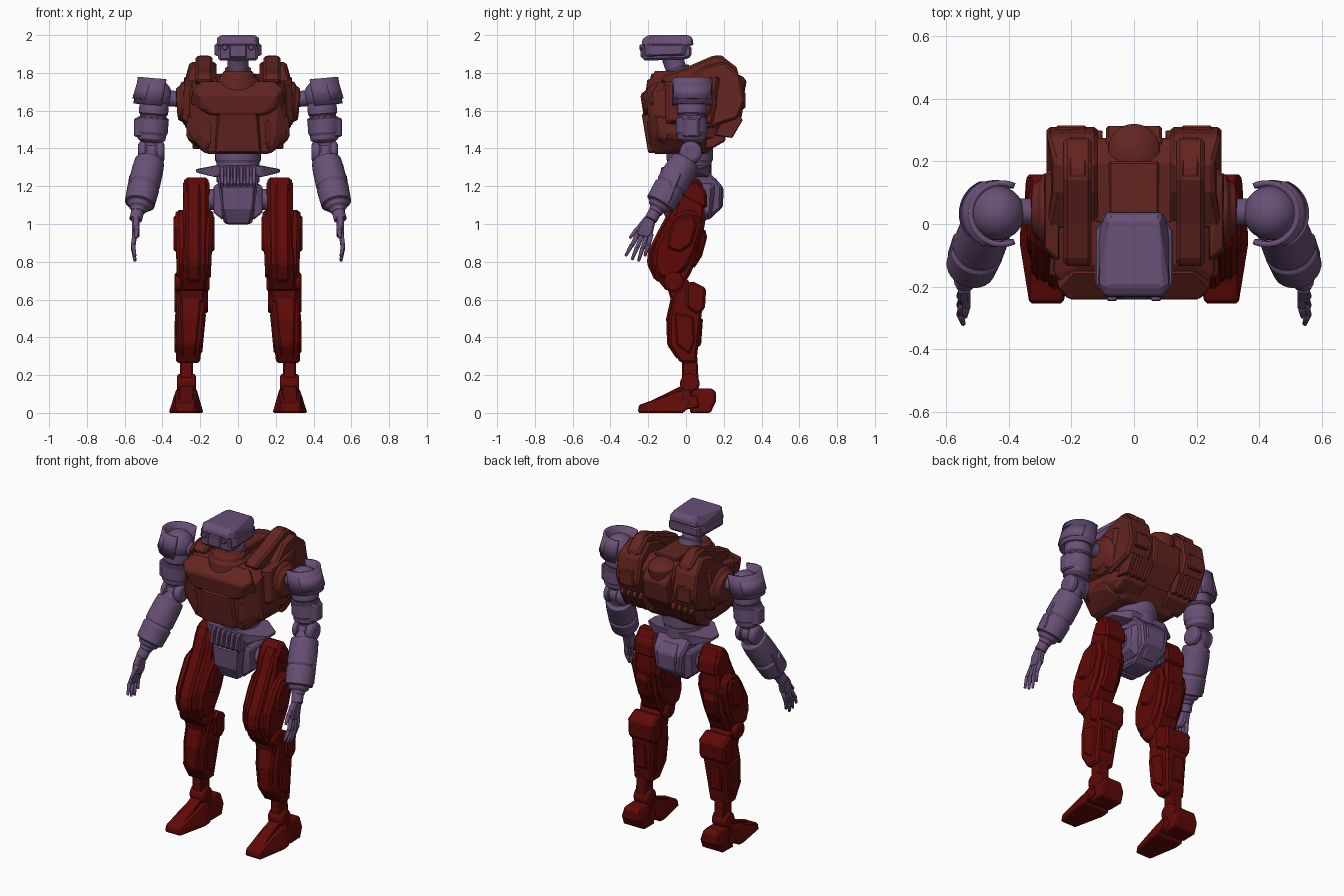
import bpy, bmesh, math
from mathutils import Vector


def paint(name, rgb):
    m = bpy.data.materials.new(name)
    m.diffuse_color = (*rgb, 1)
    return m


PURPLE = paint("purple", (0.14, 0.08, 0.18))
RUST = paint("rust", (0.125, 0.018, 0.014))
RED = paint("dark_red", (0.115, 0.003, 0.002))
smooth = []


def finish(name, bm, mat, mirror, bevel, rounded=False):
    bmesh.ops.recalc_face_normals(bm, faces=bm.faces[:])
    me = bpy.data.meshes.new(name)
    bm.to_mesh(me)
    bm.free()
    me.materials.append(mat)
    ob = bpy.data.objects.new(name, me)
    bpy.context.collection.objects.link(ob)
    if mirror:
        ob.modifiers.new("mirror", 'MIRROR').use_mirror_merge = False
    if bevel:
        b = ob.modifiers.new("bevel", 'BEVEL')
        b.width, b.segments, b.limit_method = bevel, 1, 'ANGLE'
        b.angle_limit = math.radians(32)
    if rounded:
        smooth.append(ob)
    return ob


def hull(name, pts, mat, mirror=False, sym=False, bevel=0.008):
    """Convex block; sym adds the mirrored points, mirror makes a second block."""
    bm = bmesh.new()
    for x, y, z in pts:
        for s in ((1, -1) if sym else (1,)):
            bm.verts.new((s * x, y, z))
    bmesh.ops.convex_hull(bm, input=bm.verts[:])
    bmesh.ops.delete(bm, geom=[v for v in bm.verts if not v.link_faces], context='VERTS')
    bmesh.ops.dissolve_limit(bm, angle_limit=0.03, verts=bm.verts[:], edges=bm.edges[:])
    return finish(name, bm, mat, mirror, bevel)


def box(name, x, y, z, mat, mirror=False, bevel=0.006):
    return hull(name, [(a, b, c) for a in x for b in y for c in z], mat, mirror, bevel=bevel)


def prism(name, prof, xf, mat, mirror=True, bevel=0.012):
    """Side profile (y, z) swept between x bounds given by xf(z)."""
    bm = bmesh.new()
    L, R = ([bm.verts.new((xf(z)[i], y, z)) for y, z in prof] for i in (0, 1))
    bm.faces.new(L)
    bm.faces.new(R)
    n = len(prof)
    for i in range(n):
        j = (i + 1) % n
        bm.faces.new((L[i], L[j], R[j], R[i]))
    return finish(name, bm, mat, mirror, bevel)


def lathe(name, p0, p1, prof, mat, mirror=False, n=28, bevel=0.004):
    """Turned part on the axis p0-p1; prof holds (fraction, radius)."""
    p0, p1 = Vector(p0), Vector(p1)
    q = (p1 - p0).to_track_quat('Z', 'Y')
    bm = bmesh.new()
    rings = [[bm.verts.new(p0.lerp(p1, t) + q @ Vector((r * math.cos(a), r * math.sin(a), 0)))
              for a in (2 * math.pi * k / n for k in range(n))] for t, r in prof]
    for A, B in zip(rings, rings[1:]):
        for k in range(n):
            bm.faces.new((A[k], A[(k + 1) % n], B[(k + 1) % n], B[k]))
    bm.faces.new(rings[0])
    bm.faces.new(rings[-1])
    return finish(name, bm, mat, mirror, bevel, True)


def rod(name, p0, p1, r, mat, mirror=False, r1=None, n=28, bevel=0.004):
    return lathe(name, p0, p1, [(0, r), (1, r1 or r)], mat, mirror, n, bevel)


def ramp(z0, a, z1, b):
    return lambda z: [u + (v - u) * (z - z0) / (z1 - z0) for u, v in zip(a, b)]


# Head: lower face, helmet, side pods, eyes
prism("head_lower", [(-.23, 1.865), (-.235, 1.945), (.03, 1.945), (.03, 1.885), (-.01, 1.87)],
      lambda z: (-.105, .105), PURPLE, False)
hull("helmet", [(.09, -.235, 1.945), (.115, -.2, 1.94), (.115, -.02, 1.94), (.09, .04, 1.945), (.09, -.23, 1.98),
                (.11, -.19, 1.985), (.085, .035, 1.985), (.09, -.2, 2.0), (.08, .015, 2.0)], PURPLE, sym=True)
hull("head_side", [(.1, -.22, 1.885), (.1, -.22, 1.955), (.1, .01, 1.955), (.1, 0, 1.89), (.124, -.19, 1.895),
                   (.124, -.19, 1.95), (.124, -.02, 1.95), (.124, -.03, 1.9)], PURPLE, True, bevel=.004)
box("face_plate", (-.045, .045), (-.24, -.2), (1.88, 1.95), PURPLE)
rod("eye", (.07, -.2, 1.935), (.07, -.246, 1.935), .016, PURPLE, True, n=16)
lathe("neck", (0, -.03, 1.76), (0, -.075, 1.885), [(0, .07), (.5, .07), (.5, .055), (1, .055)], PURPLE)
lathe("neck_collar", (0, -.09, 1.69), (0, -.09, 1.81),
      [(0, .125), (.6, .115), (.65, .1), (.85, .095), (.9, .08), (1, .075)], RUST)

# Torso hull and chest plating
hull("torso", [(.21, -.215, 1.69), (.18, -.13, 1.755), (.255, -.165, 1.70), (.265, -.15, 1.47), (.20, -.19, 1.47),
               (.165, -.175, 1.37), (.165, .11, 1.37), (.26, .09, 1.46), (.255, .18, 1.76), (.19, .2, 1.79),
               (.25, .26, 1.68), (.22, .2, 1.46), (.25, 0, 1.75)], RUST, sym=True, bevel=.012)
hull("chest_plate", [(.21, -.242, 1.685), (.245, -.205, 1.71), (.19, -.15, 1.76), (.19, -.225, 1.61), (.12, -.225, 1.575),
                     (.255, -.17, 1.64), (.21, -.15, 1.58)], RUST, sym=True)
hull("belly_plate", [(.095, -.235, 1.585), (.085, -.215, 1.5), (.115, -.2, 1.375), (.13, -.15, 1.375), (.13, -.15, 1.59)],
     RUST, sym=True)
hull("flank_plate", [(.27, -.165, 1.575), (.275, -.14, 1.46), (.14, -.21, 1.55), (.14, -.2, 1.42), (.265, -.1, 1.57),
                     (.265, -.1, 1.44), (.17, -.15, 1.4)], RUST, True)
hull("lower_skirt", [(.15, -.198, 1.41), (.265, -.14, 1.47), (.17, -.17, 1.372), (.25, .06, 1.43), (.17, .1, 1.372),
                     (.27, .06, 1.48), (.14, -.1, 1.45)], RUST, True)
hull("side_plate", [(.24, -.12, 1.75), (.24, .2, 1.78), (.285, -.08, 1.74), (.285, .16, 1.78), (.24, -.13, 1.52),
                    (.24, .18, 1.5), (.295, -.08, 1.55), (.295, .13, 1.54)], RUST, True)

# Rear shoulder packs with raised spines
prism("back_pack", [(-.02, 1.75), (.1, 1.835), (.2, 1.86), (.285, 1.79), (.312, 1.65), (.275, 1.56), (.1, 1.5)],
      lambda z: (.115, .28 if z < 1.8 else .255), RUST)
prism("pack_spine", [(-.14, 1.755), (-.12, 1.79), (.0, 1.83), (.14, 1.89), (.19, 1.89), (.275, 1.825), (.26, 1.7), (0, 1.7)],
      lambda z: (.135, .225), RUST)
prism("pack_cap", [(.08, 1.83), (.15, 1.893), (.19, 1.893), (.27, 1.82), (.305, 1.7), (.25, 1.7)],
      lambda z: (.15, .21), RUST, bevel=.008)
box("pack_panel", (.15, .25), (.25, .314), (1.61, 1.70), RUST, True)
lathe("back_drum", (0, .21, 1.6), (0, .245, 1.8), [(0, .082), (.85, .082), (.95, .06), (1, .025)], RUST)
hull("back_panel", [(.09, .27, 1.75), (.09, .315, 1.69), (.09, .295, 1.57), (.08, .2, 1.46), (.09, .16, 1.76),
                    (.09, .15, 1.46)], RUST, sym=True)
hull("back_core", [(.125, .0, 1.77), (.125, .2, 1.795), (.125, .275, 1.73), (.125, .265, 1.57), (.125, .15, 1.45),
                   (.125, 0, 1.5)], RUST, sym=True)
box("deck_strip", (-.08, .08), (-.02, .2), (1.75, 1.81), RUST)
for i in range(4):  # rear cooling fins
    x = .1 + i * .042
    hull("cooling_fin", [(a, y, z) for a in (x, x + .028) for y, z in
                         ((.2, 1.57), (.29, 1.57), (.3, 1.55), (.245, 1.455), (.215, 1.46), (.15, 1.47))],
         RUST, True, bevel=.004)
hull("fin_bar", [(x, y, z) for x in (.08, .24) for y, z in ((.1, 1.48), (.1, 1.395), (.14, 1.4), (.21, 1.44), (.21, 1.48))],
     RUST, True)

# Shoulder socket, axle and ball
lathe("shoulder_socket", (.25, .045, 1.64), (.325, .045, 1.635), [(0, .12), (.55, .115), (.7, .095), (.95, .085), (1, .06)],
      RUST, True)
rod("shoulder_axle", (.3, .04, 1.66), (.42, .04, 1.67), .042, PURPLE, True)
bm = bmesh.new()
bmesh.ops.create_uvsphere(bm, u_segments=28, v_segments=16, radius=.087)
bmesh.ops.translate(bm, verts=bm.verts[:], vec=(.437, .035, 1.68))
finish("shoulder_ball", bm, PURPLE, True, 0, True)

# Shoulder guard: open curved shells, leaning outwards
for name, span, z0, z1, r in (("shoulder_guard", 115, 1.63, 1.77, .098), ("guard_band", 65, 1.655, 1.735, .104)):
    bm = bmesh.new()
    cols = []
    for k in range(25):
        a = math.radians(-span + 2 * span * k / 24)
        c, s = math.cos(a), math.sin(a)
        cols.append([bm.verts.new((.435 + dx + r * c, .033 + r * s, z + .008 * c)) for z, dx in ((z0, .012), (z1, -.012))])
    for A, B in zip(cols, cols[1:]):
        bm.faces.new((A[0], B[0], B[1], A[1]))
    g = finish(name, bm, PURPLE, True, 0, True).modifiers.new("thickness", 'SOLIDIFY')
    g.thickness, g.offset = .018, 0

# Upper arm, elbow and forearm
lathe("upper_arm", (.44, .032, 1.68), (.46, .03, 1.43),
      [(0, .06), (.15, .078), (.4, .078), (.4, .07), (.46, .07), (.47, .084), (.8, .084), (.82, .077), (.93, .075), (1, .05)],
      PURPLE, True)
hull("arm_panel", [(.5, -.03, 1.57), (.5, .09, 1.57), (.551, 0, 1.56), (.551, .06, 1.56), (.5, -.03, 1.46), (.5, .09, 1.46),
                   (.55, 0, 1.46), (.55, .06, 1.46)], PURPLE, True)
lathe("elbow", (.39, .025, 1.38), (.53, .025, 1.38),
      [(0, .045), (.08, .058), (.3, .06), (.32, .05), (.68, .05), (.7, .06), (.92, .058), (1, .04)], PURPLE, True)
box("elbow_link", (.425, .495), (-.01, .06), (1.36, 1.46), PURPLE, True)
lathe("forearm", (.455, .03, 1.385), (.532, -.165, 1.06),
      [(0, .045), (.14, .058), (.16, .078), (.3, .083), (.55, .084), (.56, .077), (.59, .077), (.6, .085),
       (.86, .08), (.87, .062), (.92, .055), (.94, .04), (1, .036)], PURPLE, True)
hull("forearm_plate", [(.52, .0, 1.28), (.52, -.05, 1.31), (.575, -.03, 1.26), (.595, -.12, 1.13), (.56, -.17, 1.14),
                       (.595, -.09, 1.11), (.54, -.08, 1.1), (.565, -.05, 1.28)], PURPLE, True)

# Hand: wrist, palm, fingers and thumb
rod("wrist", (.525, -.15, 1.09), (.543, -.188, 1.02), .034, PURPLE, True, n=16)
hull("palm", [(x, y, z) for x in (.522, .562) for y, z in
              ((-.215, 1.045), (-.16, 1.02), (-.178, .945), (-.205, .925), (-.262, .94), (-.25, 1.0))], PURPLE, True)
for i in range(4):
    y = -.255 + i * .024
    tip = -.32 + i * .034
    length = (.83, .81, .802, .83)[i]
    mid = ((y + tip) / 2, (.94 + length) / 2 - .002)
    rod("finger_base", (.546, y, .95), (.556, *mid), .0135, PURPLE, True, .012, 10, .003)
    rod("finger_tip", (.556, mid[0], mid[1] + .006), (.545, tip, length), .0125, PURPLE, True, .008, 10, .003)
rod("thumb_base", (.54, -.21, 1.01), (.535, -.265, .965), .018, PURPLE, True, .014, 10, .003)
rod("thumb_tip", (.535, -.262, .968), (.54, -.298, .925), .014, PURPLE, True, .008, 10, .003)

# Waist and pelvis
lathe("waist", (0, .02, 1.22), (0, .02, 1.42), [(0, .115), (.55, .115), (.58, .122), (1, .122)], PURPLE)
hull("hip_wing", [(.225, -.01, 1.29), (.225, .06, 1.29), (.22, -.01, 1.272), (.22, .06, 1.272), (.12, -.11, 1.31),
                  (.12, .13, 1.31), (.13, -.1, 1.25), (.13, .12, 1.25)], PURPLE, sym=True, bevel=.005)
prism("pelvis", [(.11, 1.29), (.19, 1.2), (.185, 1.08), (.08, 1.0), (-.04, 1.0), (-.1, 1.07), (-.11, 1.27)],
      ramp(1.0, (-.075, .075), 1.29, (-.115, .115)), PURPLE, False)
hull("pelvis_side", [(.13, -.06, 1.2), (.13, .13, 1.2), (.13, -.06, 1.06), (.13, .12, 1.06), (.08, -.09, 1.23),
                     (.08, .17, 1.23), (.08, -.07, 1.02), (.08, .13, 1.02)], PURPLE, True)
hull("groin_plate", [(.085, -.135, 1.2), (.075, -.13, 1.08), (.055, -.09, 1.0), (.09, -.05, 1.22), (.09, -.05, 1.06),
                     (.06, -.04, .998)], PURPLE, sym=True)
for i in range(6):
    x = -.096 + i * .034
    hull("front_rib", [(a, y, z) for a in (x, x + .022) for y, z in
                       ((-.08, 1.31), (-.13, 1.30), (-.148, 1.22), (-.12, 1.19), (-.07, 1.19))], PURPLE, bevel=.004)
hull("rear_plate", [(.06, .15, 1.25), (.07, .2, 1.19), (.06, .195, 1.09), (.04, .12, 1.02), (.05, .1, 1.1)],
     PURPLE, sym=True)
rod("hip_axle", (.1, .035, 1.13), (.2, .035, 1.13), .055, PURPLE, True)

# Thigh: core, front ridge, side plates and knee
prism("thigh", [(.01, 1.235), (.06, 1.25), (.095, 1.2), (.1, 1.0), (.07, .84), (.02, .73), (-.02, .67), (-.1, .64),
                (-.155, .71), (-.185, .79), (-.175, .87), (-.13, .96), (-.06, 1.08), (-.03, 1.18)],
      ramp(.64, (.165, .31), 1.25, (.155, .285)), RED, bevel=.016)
prism("thigh_ridge", [(0, 1.23), (-.04, 1.18), (-.085, 1.08), (-.155, .95), (-.2, .86), (-.208, .79), (-.165, .7), (-.1, .68),
                      (0, .9)], lambda z: (.195, .275), RED, bevel=.014)
prism("thigh_plate", [(-.11, .98), (-.06, 1.05), (.02, 1.08), (.075, 1.05), (.088, .98), (.05, .85), (0, .76), (-.08, .7),
                      (-.15, .72), (-.175, .79), (-.165, .88)],
      ramp(.7, (.145, .325), 1.0, (.132, .33)), RED, bevel=.018)
prism("thigh_panel", [(-.09, .96), (-.05, 1.03), (.04, 1.05), (.06, 1.0), (.03, .89), (-.03, .85), (-.1, .87)],
      lambda z: (.124, .342), RED)
hull("hip_cap", [(x, y, z) for x in (.15, .292) for y, z in
                 ((0, 1.22), (.06, 1.23), (.11, 1.17), (.112, 1.08), (.05, 1.1), (-.03, 1.15))], RED, True, bevel=.014)
lathe("knee", (.15, -.065, .695), (.335, -.065, .695), [(0, .04), (.06, .053), (.94, .053), (1, .04)], RED, True)
prism("knee_link", [(-.1, .665), (-.03, .72), (.02, .7), (.03, .6), (-.075, .58)], lambda z: (.175, .315), RED)
prism("hamstring_plate", [(.1, .98), (.112, .93), (.085, .83), (.04, .76), (.03, .85)], lambda z: (.185, .285), RED)

# Shin with calf, front and side armour
taper = ramp(.28, (.2, .328), .64, (.163, .325))
prism("shin", [(-.06, .64), (.02, .69), (.09, .65), (.085, .545), (.065, .36), (.055, .265), (-.03, .265), (-.09, .36),
               (-.09, .5)], taper, RED)
prism("calf_plate", [(0, .67), (.03, .7), (.107, .66), (.1, .55), (.06, .52), (0, .56)], lambda z: (.158, .337), RED)
prism("shin_guard", [(-.03, .655), (-.075, .635), (-.105, .5), (-.1, .36), (-.045, .28), (-.03, .45)],
      ramp(.28, (.225, .3), .64, (.19, .305)), RED, bevel=.01)
prism("shin_side", [(-.06, .53), (.04, .51), (.045, .38), (.02, .31), (-.05, .36)],
      ramp(.28, (.193, .336), .64, (.158, .334)), RED, bevel=.008)
prism("calf_spine", [(.06, .5), (.09, .5), (.08, .36), (.05, .34)], lambda z: (.225, .3), RED, bevel=.006)

# Ankle and split foot
hull("ankle", [(x, y, z) for x in (.238, .308) for y, z in
               ((-.02, .3), (.06, .3), (.065, .2), (.065, .12), (-.02, .12), (-.01, .21))], RED, True)
lathe("ankle_joint", (.222, .02, .155), (.324, .02, .155), [(0, .04), (.1, .052), (.9, .052), (1, .04)], RED, True)
hull("toe", [(.225, -.255, 0), (.335, -.255, 0), (.23, -.25, .042), (.33, -.25, .042), (.182, -.06, 0), (.368, -.06, 0),
             (.185, -.01, 0), (.365, -.01, 0), (.22, -.05, .11), (.325, -.05, .11), (.22, .03, .13), (.325, .03, .13),
             (.2, .02, .05), (.35, .02, .05)], RED, True)
hull("toe_cap", [(.245, -.245, .035), (.315, -.245, .035), (.235, -.1, .105), (.31, -.1, .105), (.235, -.02, .145),
                 (.31, -.02, .145), (.25, -.02, .05), (.3, -.02, .05)], RED, True, bevel=.006)
hull("heel", [(.2, .02, 0), (.35, .02, 0), (.2, .13, 0), (.347, .13, 0), (.205, .158, .06), (.343, .158, .06),
              (.225, .158, .115), (.325, .158, .115), (.23, .13, .13), (.32, .13, .13), (.225, .03, .13), (.325, .03, .13)],
     RED, True)
hull("foot_side", [(.19, -.04, .01), (.36, -.04, .01), (.21, -.02, .09), (.34, -.02, .09), (.2, .07, .03), (.352, .07, .03),
                   (.215, .06, .09), (.336, .06, .09)], RED, True, bevel=.005)

# Smooth shading on turned parts
bpy.ops.object.select_all(action='DESELECT')
for ob in smooth:
    ob.select_set(True)
bpy.context.view_layer.objects.active = smooth[0]
bpy.ops.object.shade_smooth_by_angle(angle=math.radians(32))
